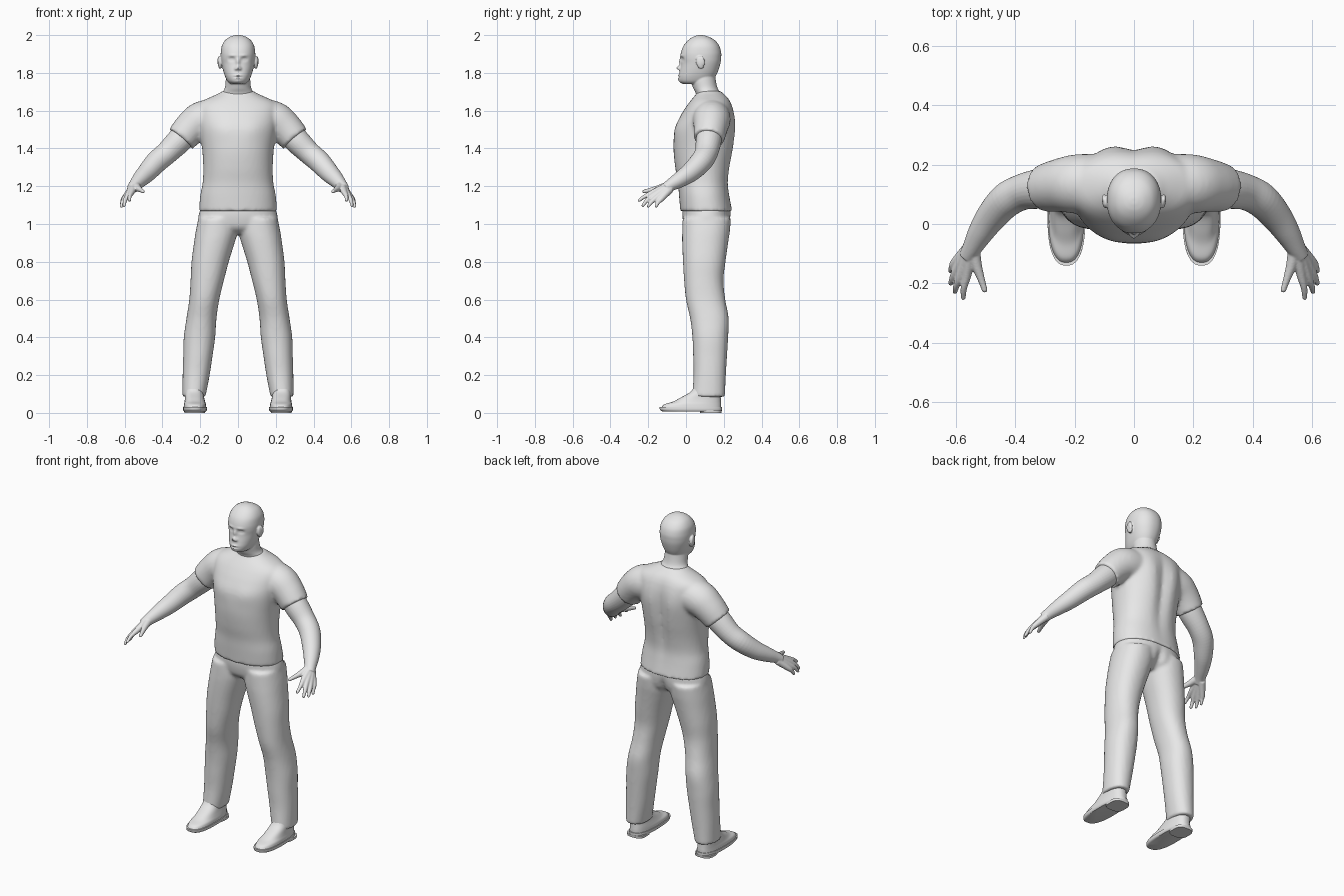
import bpy, bmesh, math
from mathutils import Vector, Matrix

grey = bpy.data.materials.new("plain grey")
grey.diffuse_color = (0.8, 0.8, 0.8, 1)


def spline(rows, k):
    """Catmull-Rom interpolation of tuples."""
    out = []
    for i in range(len(rows) - 1):
        a, b, c, d = rows[max(i - 1, 0)], rows[i], rows[i + 1], rows[min(i + 2, len(rows) - 1)]
        for j in range(k):
            t = j / k
            out.append(tuple(q + 0.5 * t * (r - p + t * (2 * p - 5 * q + 4 * r - s + t * (3 * (q - r) + s - p)))
                             for p, q, r, s in zip(a, b, c, d)))
    return out + [rows[-1]]


def skin(bm, rings):
    loops = [[bm.verts.new(p) for p in ring] for ring in rings]
    n = len(loops[0])
    for a, b in zip(loops, loops[1:]):
        for i in range(n):
            bm.faces.new((a[i], a[(i + 1) % n], b[(i + 1) % n], b[i]))
    bm.faces.new(loops[0][::-1])
    bm.faces.new(loops[-1])


def loft(bm, rows, pushes=(), power=2.2, n=48, k=6):
    """Horizontal sections (z, x0, x1, front y, back y); pushes are soft dents and bumps
    (side, x, z, x size, z size, y shift), side -1 = front, 1 = back."""
    rings = []
    for z, x0, x1, yf, yb in spline(rows, k):
        ring = []
        for i in range(n):
            a = 2 * math.pi * i / n
            c, s = math.cos(a), math.sin(a)
            x = (x0 + x1) / 2 + (x1 - x0) / 2 * math.copysign(abs(c) ** (2 / power), c)
            y = (yf + yb) / 2 + (yb - yf) / 2 * math.copysign(abs(s) ** (2 / power), s)
            for side, px, pz, sx, sz, dy in pushes:
                if side * s > 0:
                    y += dy * abs(s) * math.exp(-((x - px) / sx) ** 2 - ((z - pz) / sz) ** 2)
            ring.append((x, y, z))
        rings.append(ring)
    skin(bm, rings)


def tube(bm, rows, n=20, k=5, tip=False):
    """Round limb through (x, y, z, radius) points, with an optional rounded tip."""
    pts = spline(rows, k)
    if tip:
        p, q = Vector(pts[-2][:3]), Vector(pts[-1][:3])
        d, r = (q - p).normalized(), pts[-1][3]
        pts += [(*(q + d * r * 0.6), r * 0.8), (*(q + d * r), r * 0.3)]
    rings = []
    for i, p in enumerate(pts):
        t = Vector(pts[min(i + 1, len(pts) - 1)][:3]) - Vector(pts[max(i - 1, 0)][:3])
        u = t.cross(Vector((0, 0, 1))).normalized()
        v = t.cross(u).normalized()
        rings.append([Vector(p[:3]) + p[3] * (u * math.cos(2 * math.pi * j / n) + v * math.sin(2 * math.pi * j / n))
                      for j in range(n)])
    skin(bm, rings)


def ball(bm, loc, size, tilt=0):
    m = Matrix.Translation(loc) @ Matrix.Rotation(tilt, 4, 'X') @ Matrix.Diagonal((*size, 1))
    bmesh.ops.create_uvsphere(bm, u_segments=24, v_segments=16, radius=1, matrix=m)


def finish(name, bm, voxel=0, smooth=0, mirror=False):
    bmesh.ops.recalc_face_normals(bm, faces=bm.faces)
    me = bpy.data.meshes.new(name)
    bm.to_mesh(me)
    bm.free()
    me.materials.append(grey)
    ob = bpy.data.objects.new(name, me)
    bpy.context.collection.objects.link(ob)
    bpy.context.view_layer.objects.active = ob
    ob.select_set(True)
    bpy.ops.object.shade_smooth_by_angle(angle=math.radians(45))
    ob.select_set(False)
    if voxel:
        m = ob.modifiers.new("blend", 'REMESH')
        m.mode, m.voxel_size, m.use_smooth_shade = 'VOXEL', voxel, True
        m = ob.modifiers.new("soften", 'SMOOTH')
        m.factor, m.iterations = 0.5, smooth
    if mirror:
        ob.modifiers.new("mirror", 'MIRROR').use_mirror_merge = False
    return ob


def both(side, x, *rest):
    return [(side, x, *rest), (side, -x, *rest)]


def sym(rows):
    return [(z, -w, w, yf, yb) for z, w, yf, yb in rows]


# Shirt: torso with spine groove, shoulder blades and chest, plus short sleeves
bm = bmesh.new()
loft(bm, sym([(1.068, .207, -.03, .246), (1.15, .2, -.037, .232), (1.22, .187, -.043, .226),
              (1.3, .184, -.057, .236), (1.4, .19, -.066, .254), (1.5, .205, -.058, .26),
              (1.57, .215, -.03, .257), (1.62, .215, 0, .247), (1.65, .19, .022, .235),
              (1.672, .145, .04, .22), (1.69, .105, .055, .2), (1.705, .08, .06, .185)]),
     [(1, 0, 1.4, .035, .2, -.02)] + both(1, .09, 1.52, .05, .09, .01) + both(-1, .08, 1.5, .06, .05, -.006))
for s in (1, -1):
    tube(bm, [(s * .1, .135, 1.565, .1), (s * .19, .135, 1.55, .1), (s * .25, .13, 1.508, .09),
              (s * .302, .12, 1.45, .081)], n=32)
finish("shirt", bm, .01, 5)

# Trousers: pelvis and two legs
bm = bmesh.new()
loft(bm, sym([(.95, .13, .03, .19), (.98, .2, -.005, .225), (1.03, .211, -.018, .237), (1.085, .198, -.02, .237)]),
     [(1, 0, .98, .025, .06, -.025)])
leg = [(.085, .172, .294, .032, .206), (.2, .15, .293, .04, .211), (.3, .135, .29, .038, .217),
       (.4, .121, .287, .034, .223), (.5, .114, .273, .022, .226), (.6, .099, .258, 0, .208),
       (.7, .075, .251, -.01, .198), (.8, .049, .246, -.016, .209), (.9, .018, .233, -.02, .223),
       (.96, .002, .224, -.02, .232), (1.03, .001, .21, -.018, .238)]
for s in (1, -1):
    loft(bm, [(z, s * a, s * b, f, r) for z, a, b, f, r in leg])
finish("trousers", bm, .01, 4)

# Head with sculpted face, neck and ears
bm = bmesh.new()
face = [(-1, 0, 1.858, .010, .020, -.012), (-1, 0, 1.827, .011, .011, -.021),
        (-1, 0, 1.786, .018, .005, -.007), (-1, 0, 1.771, .016, .005, -.006),
        (-1, 0, 1.778, .022, .003, .006), (-1, 0, 1.756, .016, .009, -.004)]
face += both(-1, .013, 1.821, .006, .007, -.009) + both(-1, .034, 1.872, .016, .010, .012)
face += both(-1, .03, 1.892, .022, .007, -.005) + both(-1, .034, 1.871, .010, .006, -.006)
loft(bm, sym([(1.742, .04, -.018, .12), (1.755, .055, -.034, .14), (1.78, .068, -.038, .156),
              (1.81, .078, -.033, .17), (1.85, .087, -.026, .182), (1.88, .091, -.028, .186),
              (1.91, .091, -.026, .186), (1.945, .085, -.012, .175), (1.975, .066, .014, .15),
              (1.993, .038, .042, .115), (2.0, .012, .067, .088)]), face, n=96, k=10)
loft(bm, sym([(1.64, .1, .06, .2), (1.69, .085, .052, .184), (1.72, .07, .038, .167),
              (1.76, .065, .025, .158), (1.82, .06, .02, .152)]), power=2)
for s in (1, -1):
    ball(bm, (s * .095, .075, 1.855), (.012, .021, .035), .2)
    ball(bm, (s * .1, .086, 1.862), (.009, .013, .027), .2)
finish("head", bm, .0038, 2)

# Arm and hand, mirrored
bm = bmesh.new()
tube(bm, [(.25, .13, 1.505, .066), (.31, .12, 1.442, .068), (.375, .108, 1.378, .061), (.43, .08, 1.33, .059),
          (.48, .025, 1.275, .052), (.517, -.03, 1.237, .043), (.545, -.08, 1.207, .033),
          (.562, -.11, 1.187, .028)], n=28)
fingers = [((.55, -.1, 1.2), (.563, -.172, 1.168), (.573, -.215, 1.148), (.575, -.248, 1.125)),
           ((.555, -.095, 1.195), (.583, -.172, 1.152), (.598, -.207, 1.125), (.603, -.228, 1.098)),
           ((.56, -.09, 1.19), (.597, -.155, 1.14), (.611, -.182, 1.117), (.617, -.2, 1.094)),
           ((.56, -.085, 1.185), (.603, -.13, 1.134), (.613, -.147, 1.115), (.618, -.158, 1.095))]
for f in fingers:
    tube(bm, [(*p, r) for p, r in zip(f, (.022, .0155, .011, .0085))], tip=True)
tube(bm, [(.542, -.09, 1.203, .024), (.53, -.14, 1.19, .018), (.515, -.185, 1.18, .0125),
          (.503, -.222, 1.172, .0095)], tip=True)
finish("arm", bm, .004, 3, True)

# Shoe upper, mirrored
bm = bmesh.new()
loft(bm, [(.025, .168, .288, -.133, .186), (.045, .17, .286, -.115, .186), (.06, .174, .283, -.068, .185),
          (.08, .179, .281, -.03, .184), (.11, .184, .281, .022, .183), (.14, .188, .279, .045, .18)], power=2.5)
finish("shoe_upper", bm, mirror=True)

# Sole and heel, mirrored
bm = bmesh.new()
loft(bm, [(.008, .17, .286, -.125, .188), (.016, .164, .291, -.138, .191), (.03, .164, .291, -.14, .191)],
     power=2.5, k=2)
loft(bm, [(0, .174, .284, .075, .188), (.015, .172, .286, .07, .19)], power=3, k=1)
finish("shoe_sole", bm, mirror=True)
